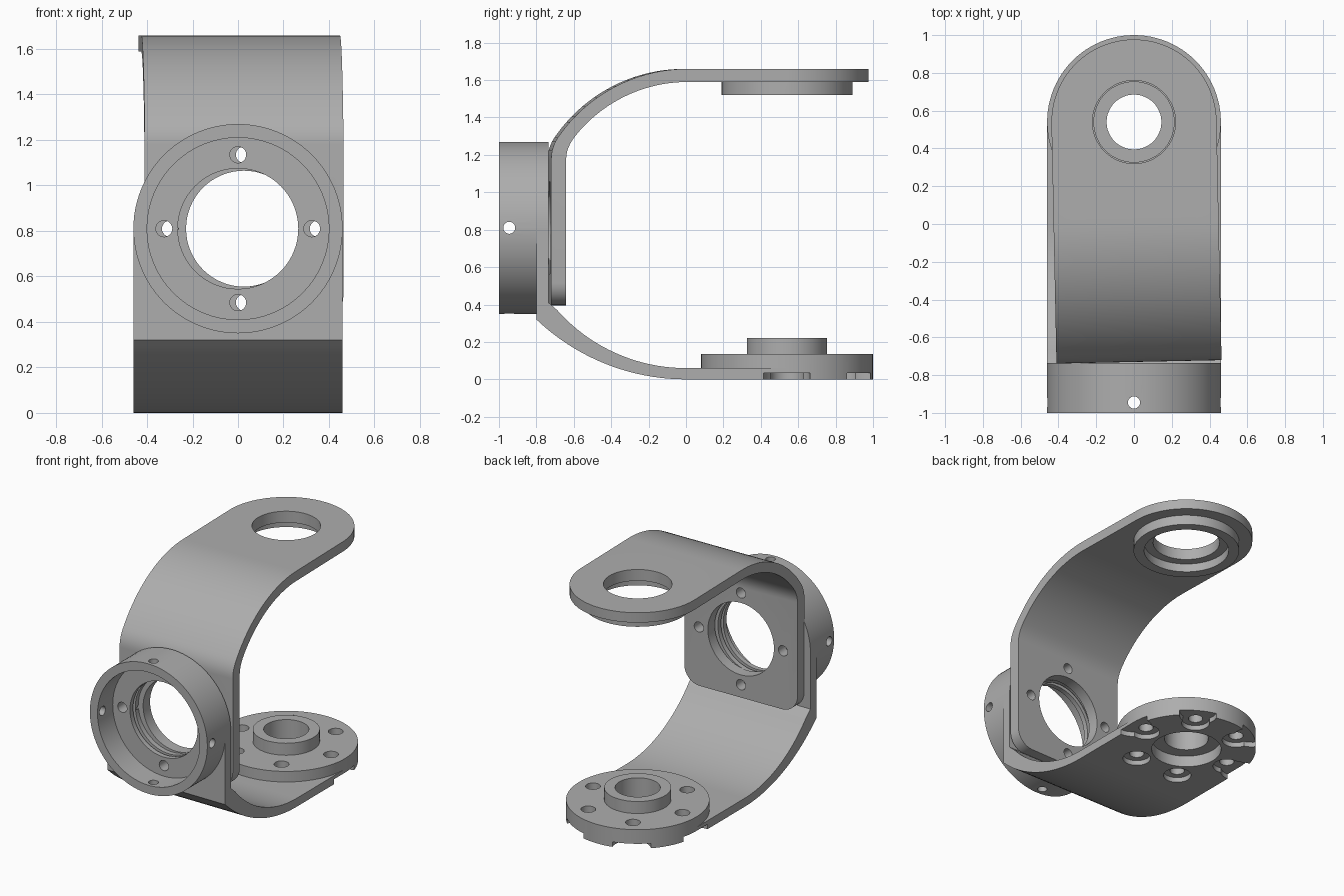
import bpy, bmesh
from math import sin, cos, pi, radians, asin, sqrt
from mathutils import Matrix, Vector

cube = bpy.data.objects.get("Cube")
if cube:
    bpy.data.objects.remove(cube, do_unlink=True)

metal = bpy.data.materials.new("grey_metal")
metal.use_nodes = True
GREY = (0.42, 0.42, 0.42, 1)
metal.diffuse_color = GREY
metal.node_tree.nodes["Principled BSDF"].inputs["Base Color"].default_value = GREY

JOINT_Y, RING_Z = 0.54, 0.81


def make(name, bm):
    bmesh.ops.recalc_face_normals(bm, faces=bm.faces)
    mesh = bpy.data.meshes.new(name)
    bm.to_mesh(mesh)
    bm.free()
    mesh.materials.append(metal)
    obj = bpy.data.objects.new(name, mesh)
    bpy.context.collection.objects.link(obj)
    return obj


def cylinder(name, start, end, radius, sides=64):
    """Cylinder between two points."""
    a, b = Vector(start), Vector(end)
    turn = (b - a).to_track_quat("Z", "Y").to_matrix().to_4x4()
    bm = bmesh.new()
    bmesh.ops.create_cone(bm, cap_ends=True, segments=sides, radius1=radius,
                          radius2=radius, depth=(b - a).length,
                          matrix=Matrix.Translation((a + b) / 2) @ turn)
    return make(name, bm)


def upright(name, x, y, z0, z1, radius, sides=64):
    return cylinder(name, (x, y, z0), (x, y, z1), radius, sides)


def along_y(name, x, z, y0, y1, radius, sides=64):
    return cylinder(name, (x, y0, z), (x, y1, z), radius, sides)


def strip(name, profile, half, round_low=0):
    """Extrude a side profile across x; optionally round the lowest corners."""
    bm = bmesh.new()
    face = bm.faces.new([bm.verts.new((-half, y, z)) for y, z in profile])
    out = bmesh.ops.extrude_face_region(bm, geom=[face])
    moved = [v for v in out["geom"] if isinstance(v, bmesh.types.BMVert)]
    bmesh.ops.translate(bm, verts=moved, vec=(2 * half, 0, 0))
    if round_low:
        low = min(v.co.z for v in bm.verts) + 0.001
        corners = [e for e in bm.edges if all(v.co.z < low for v in e.verts)
                   and abs(e.verts[0].co.x - e.verts[1].co.x) < 0.001]
        bmesh.ops.bevel(bm, geom=corners, offset=round_low, segments=8,
                        profile=0.5, affect="EDGES")
    return make(name, bm)


def combine(target, tool, operation):
    mod = target.modifiers.new("shape", "BOOLEAN")
    mod.operation, mod.solver, mod.object = operation, "EXACT", tool
    bpy.context.view_layer.objects.active = target
    bpy.ops.object.modifier_apply(modifier=mod.name)
    bpy.data.objects.remove(tool, do_unlink=True)


def join(target, *tools):
    for tool in tools:
        combine(target, tool, "UNION")


def cut(target, *tools):
    for tool in tools:
        combine(target, tool, "DIFFERENCE")


def finish(obj):
    bpy.ops.object.select_all(action="DESELECT")
    obj.select_set(True)
    bpy.context.view_layer.objects.active = obj
    bpy.ops.object.shade_smooth_by_angle(angle=radians(28))


def arc(z, radius, reach, side, steps=20):
    """Arc starting level at y=0 and sweeping towards -y; side=+1 bends up."""
    end = asin(reach / radius)
    return [(-radius * sin(end * i / steps),
             z + side * radius * (1 - cos(end * i / steps))) for i in range(steps + 1)]


def bend(p0, p1, p2, steps=6):
    """Short curve blending an arc into a straight wall."""
    p0, p1, p2 = Vector(p0), Vector(p1), Vector(p2)
    ts = [i / steps for i in range(1, steps + 1)]
    return [tuple(p0 * (1 - t) ** 2 + p1 * 2 * t * (1 - t) + p2 * t * t) for t in ts]


def bolt_holes(obj, y0, y1):
    for i in range(4):
        a = i * pi / 2
        cut(obj, along_y("cutter", 0.325 * cos(a), RING_Z + 0.325 * sin(a), y0, y1, 0.036, 24))


# Upper bracket: flat arm, curved shoulder and mounting plate
outer = arc(1.66, 0.84, 0.68, -1)
outer += bend(outer[-1], (-0.73, 1.25), (-0.73, 1.18))
inner = arc(1.59, 0.77, 0.6, -1)
inner += bend(inner[-1], (-0.65, 1.24), (-0.65, 1.18))
upper = strip("upper_bracket", [(JOINT_Y, 1.66)] + outer + [(-0.73, 0.395), (-0.65, 0.395)]
              + inner[::-1] + [(JOINT_Y, 1.59)], 0.437, 0.12)
join(upper,
     upright("tip", 0, JOINT_Y, 1.59, 1.66, 0.437, 96),
     upright("boss", 0, JOINT_Y, 1.52, 1.62, 0.35))
cut(upper,
    upright("bore", 0, JOINT_Y, 1.4, 1.8, 0.22),
    upright("bearing_seat", 0, JOINT_Y, 1.4, 1.58, 0.28),
    along_y("window", 0, RING_Z, -0.85, -0.55, 0.255))
bolt_holes(upper, -0.85, -0.55)
# The upper bracket is turned slightly about the joint axis
pivot = Matrix.Translation((0, JOINT_Y, 0))
upper.data.transform(pivot @ Matrix.Rotation(radians(1.2), 4, "Z") @ pivot.inverted())
finish(upper)

# Lower bracket: flat arm, curved shoulder and plate behind the ring
outer = arc(0, 1.16, 0.8, 1)
inner = arc(0.06, 0.92, 0.69, 1)
lower = strip("lower_bracket", [(JOINT_Y, 0)] + outer + [(-0.8, RING_Z), (-0.735, RING_Z),
              (-0.735, 0.41)] + inner[::-1] + [(JOINT_Y, 0.06)], 0.46)
join(lower,
     upright("tip", 0, JOINT_Y, 0, 0.135, 0.46, 96),
     upright("hub", 0, JOINT_Y, 0.1, 0.22, 0.215),
     along_y("ring", 0, RING_Z, -1, -0.735, 0.46, 96))

# Ring recess, stepped window, bolt holes and radial screw holes
cut(lower,
    along_y("recess", 0, RING_Z, -1.1, -0.83, 0.4),
    along_y("window", 0, RING_Z, -1.1, -0.6, 0.265),
    along_y("groove", 0, RING_Z, -0.795, -0.77, 0.29),
    cylinder("cross_hole", (-0.6, -0.945, RING_Z), (0.6, -0.945, RING_Z), 0.032, 24),
    cylinder("upright_hole", (0, -0.945, 0.2), (0, -0.945, 1.4), 0.032, 24))
bolt_holes(lower, -0.9, -0.7)

# Joint bore and six holes with screw pockets, the outer four open to the rim
cut(lower,
    upright("bore", 0, JOINT_Y, -0.1, 0.3, 0.145),
    upright("bore_seat", 0, JOINT_Y, -0.1, 0.08, 0.23))
for i in range(6):
    a = i * pi / 3

    def spot(radius):
        return radius * cos(a), JOINT_Y + radius * sin(a)

    cut(lower, upright("hole", *spot(0.35), -0.1, 0.3, 0.048, 24),
        upright("pocket", *spot(0.35), -0.1, 0.035, 0.092, 32))
    if i < 4:
        cut(lower, upright("rim_pocket", *spot(0.46), -0.1, 0.035, 0.125, 32))
finish(lower)
